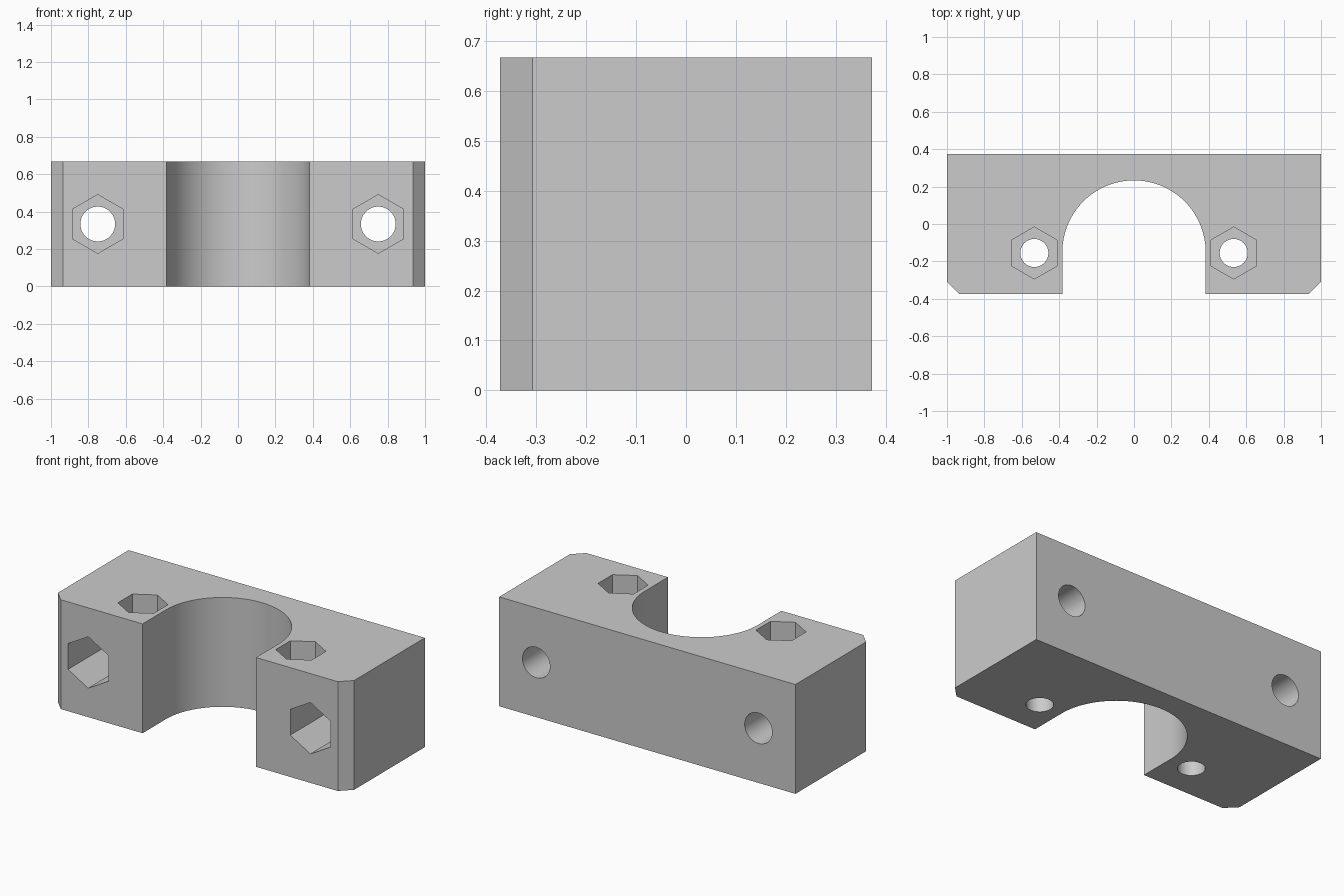
import bpy, bmesh
from math import pi, cos, sin, radians
from mathutils import Matrix, Vector

cube = bpy.data.objects.get("Cube")
if cube:
    bpy.data.objects.remove(cube, do_unlink=True)

W, D, H = 1.0, 0.373, 0.667      # half width, half depth, height
CHAMFER = 0.065
BORE_R, BORE_Y = 0.383, -0.15

grey = bpy.data.materials.new("plain grey")
grey.use_nodes = True
colour = (0.6, 0.6, 0.6, 1)
grey.diffuse_color = colour
grey.node_tree.nodes["Principled BSDF"].inputs["Base Color"].default_value = colour


def make_object(name, bm):
    bmesh.ops.recalc_face_normals(bm, faces=bm.faces)
    mesh = bpy.data.meshes.new(name)
    bm.to_mesh(mesh)
    bm.free()
    mesh.materials.append(grey)
    obj = bpy.data.objects.new(name, mesh)
    bpy.context.collection.objects.link(obj)
    return obj


def prism(name, points, height):
    """Extrude a plan outline upwards from z = 0."""
    bm = bmesh.new()
    face = bm.faces.new([bm.verts.new((x, y, 0)) for x, y in points])
    new = bmesh.ops.extrude_face_region(bm, geom=[face])["geom"]
    verts = [v for v in new if isinstance(v, bmesh.types.BMVert)]
    bmesh.ops.translate(bm, verts=verts, vec=(0, 0, height))
    return make_object(name, bm)


def cut(body, radius, sides, start, end):
    """Remove a straight prism running from start to end."""
    start, end = Vector(start), Vector(end)
    ring = [(radius * sin(2 * pi * i / sides), radius * cos(2 * pi * i / sides))
            for i in range(sides)]
    cutter = prism("cutter", ring, (end - start).length)
    axis = end - start
    turn = Matrix.Rotation(radians(-90), 4, "X") if abs(axis.y) > abs(axis.z) else Matrix()
    cutter.data.transform(Matrix.Translation(start) @ turn)
    cutter.hide_render = True
    mod = body.modifiers.new("cut", "BOOLEAN")
    mod.operation, mod.solver, mod.object = "DIFFERENCE", "EXACT", cutter
    bpy.ops.object.modifier_apply(modifier=mod.name)
    bpy.data.objects.remove(cutter, do_unlink=True)


# Block outline with chamfered front corners and a round-ended slot
half = [(W, D), (W, -D + CHAMFER), (W - CHAMFER, -D), (BORE_R, -D)]
arc = [(BORE_R * cos(pi * i / 64), BORE_Y + BORE_R * sin(pi * i / 64)) for i in range(65)]
outline = half + arc + [(-x, y) for x, y in reversed(half)]
block = prism("clamp_block", outline, H)
bpy.context.view_layer.objects.active = block
block.select_set(True)

# Bolt holes with hexagonal nut pockets on both sides
for side in (-1, 1):
    x, z = side * 0.75, H / 2
    cut(block, 0.157, 6, (x, -D - 0.1, z), (x, -D + 0.37, z))
    cut(block, 0.093, 48, (x, -D - 0.1, z), (x, D + 0.1, z))
    x, y = side * 0.533, -0.155
    cut(block, 0.139, 6, (x, y, H - 0.16), (x, y, H + 0.1))
    cut(block, 0.075, 48, (x, y, -0.1), (x, y, H + 0.1))

bpy.ops.object.shade_smooth_by_angle(angle=radians(30))
